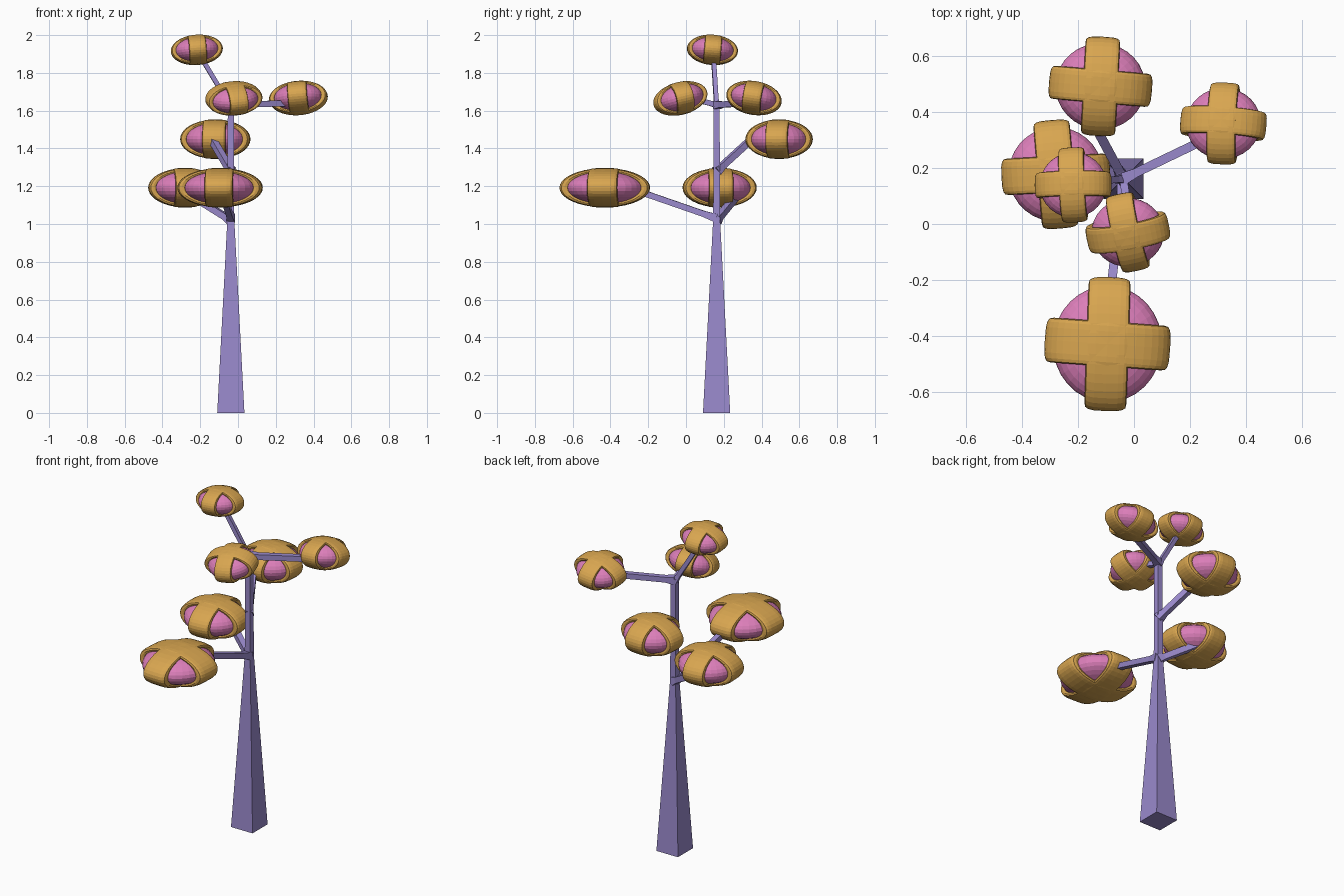
import bpy, bmesh
from math import sin, cos, pi, radians
from mathutils import Vector, Matrix, Euler

if "Cube" in bpy.data.objects:
    bpy.data.objects.remove(bpy.data.objects["Cube"])


def material(name, color):
    m = bpy.data.materials.new(name)
    m.diffuse_color = (*color, 1)
    m.use_nodes = True
    m.node_tree.nodes["Principled BSDF"].inputs["Base Color"].default_value = m.diffuse_color
    return m


BARK = material("bark", (0.32, 0.25, 0.60))
PINK = material("pink_bloom", (0.72, 0.21, 0.49))
GOLD = material("gold_band", (0.69, 0.38, 0.08))


def finish(bm, name, mat):
    bmesh.ops.recalc_face_normals(bm, faces=bm.faces)
    me = bpy.data.meshes.new(name)
    bm.to_mesh(me)
    bm.free()
    me.materials.append(mat)
    ob = bpy.data.objects.new(name, me)
    bpy.context.collection.objects.link(ob)
    return ob


def loft(bm, rings, closed=False):
    n, k = len(rings), len(rings[0])
    for i in range(n if closed else n - 1):
        a, b = rings[i], rings[(i + 1) % n]
        for j in range(k):
            bm.faces.new((a[j], a[(j + 1) % k], b[(j + 1) % k], b[j]))
    if not closed:
        bm.faces.new(rings[0])
        bm.faces.new(rings[-1])


def limb(name, stations):
    """Square limb through (point, half width) stations."""
    bm = bmesh.new()
    pts = [Vector(p) for p, _ in stations]
    d = (pts[-1] - pts[0]).normalized()
    u = Vector((1, 0, 0)) if abs(d.z) > 0.99 else d.cross(Vector((0, 0, 1))).normalized()
    v = d.cross(u)
    rings = [[bm.verts.new(p + h * (a * u + b * v))
              for a, b in ((-1, -1), (1, -1), (1, 1), (-1, 1))]
             for p, (_, h) in zip(pts, stations)]
    loft(bm, rings)
    return finish(bm, name, BARK)


def power(t, e=0.6):
    return abs(t) ** e * (1 if t > 0 else -1)


def band(name, turn, size, place):
    """Unit hoop with a rounded, flattened section, scaled to the crown."""
    bm = bmesh.new()
    section = [(0.335 * power(cos(2 * pi * j / 16)), 0.88 + 0.12 * power(sin(2 * pi * j / 16)))
               for j in range(16)]
    rings = [[bm.verts.new((r * cos(a), w, r * sin(a))) for w, r in section]
             for a in (2 * pi * i / 40 for i in range(40))]
    loft(bm, rings, True)
    bm.transform(place @ Matrix.Diagonal((*size, 1)) @ Matrix.Rotation(turn, 4, 'Z'))
    return finish(bm, name, GOLD)


# Trunk, wide at the foot and slender above the first fork
X, Y = -0.038, 0.162
limb("trunk", [((X, Y, 0), 0.072), ((X, Y, 1.03), 0.018), ((X, Y, 1.64), 0.016)])

# Branches: trunk height and tip
for i, (z, tip, h) in enumerate([
        (1.03, (-0.09, -0.30, 1.19), 0.016),
        (1.02, (-0.23, 0.26, 1.14), 0.017),
        (1.28, (-0.15, 0.37, 1.47), 0.017),
        (1.63, (-0.02, 0.03, 1.665), 0.014),
        (1.63, (0.27, 0.31, 1.64), 0.016),
        (1.62, (-0.20, 0.145, 1.89), 0.012)]):
    root = Vector((X, Y, z))
    tip = Vector(tip)
    limb(f"branch_{i + 1}", [(root, h * 1.4), (root.lerp(tip, 0.15), h), (tip, h)])

# Crowns: centre, half sizes, tilt in degrees
for i, (c, s, tilt) in enumerate([
        ((-0.095, -0.43, 1.192), (0.225, 0.240, 0.104), (0, 0, -2)),
        ((-0.28, 0.178, 1.192), (0.195, 0.195, 0.104), (0, 0, 5)),
        ((-0.12, 0.493, 1.449), (0.185, 0.178, 0.104), (0, 0, -3)),
        ((-0.022, -0.03, 1.665), (0.150, 0.144, 0.086), (13, -6, 12)),
        ((0.32, 0.36, 1.667), (0.155, 0.148, 0.088), (-9, -5, -2)),
        ((-0.218, 0.14, 1.922), (0.138, 0.135, 0.079), (-5, -4, 3))]):
    place = Matrix.Translation(c) @ Euler([radians(t) for t in tilt]).to_matrix().to_4x4()
    bm = bmesh.new()
    bmesh.ops.create_uvsphere(bm, u_segments=32, v_segments=16, radius=0.87)
    bm.transform(place @ Matrix.Diagonal((*s, 1)))
    finish(bm, f"bloom_{i + 1}", PINK)
    band(f"band_across_{i + 1}", radians(-2), s, place)
    band(f"band_along_{i + 1}", radians(90), s, place)
